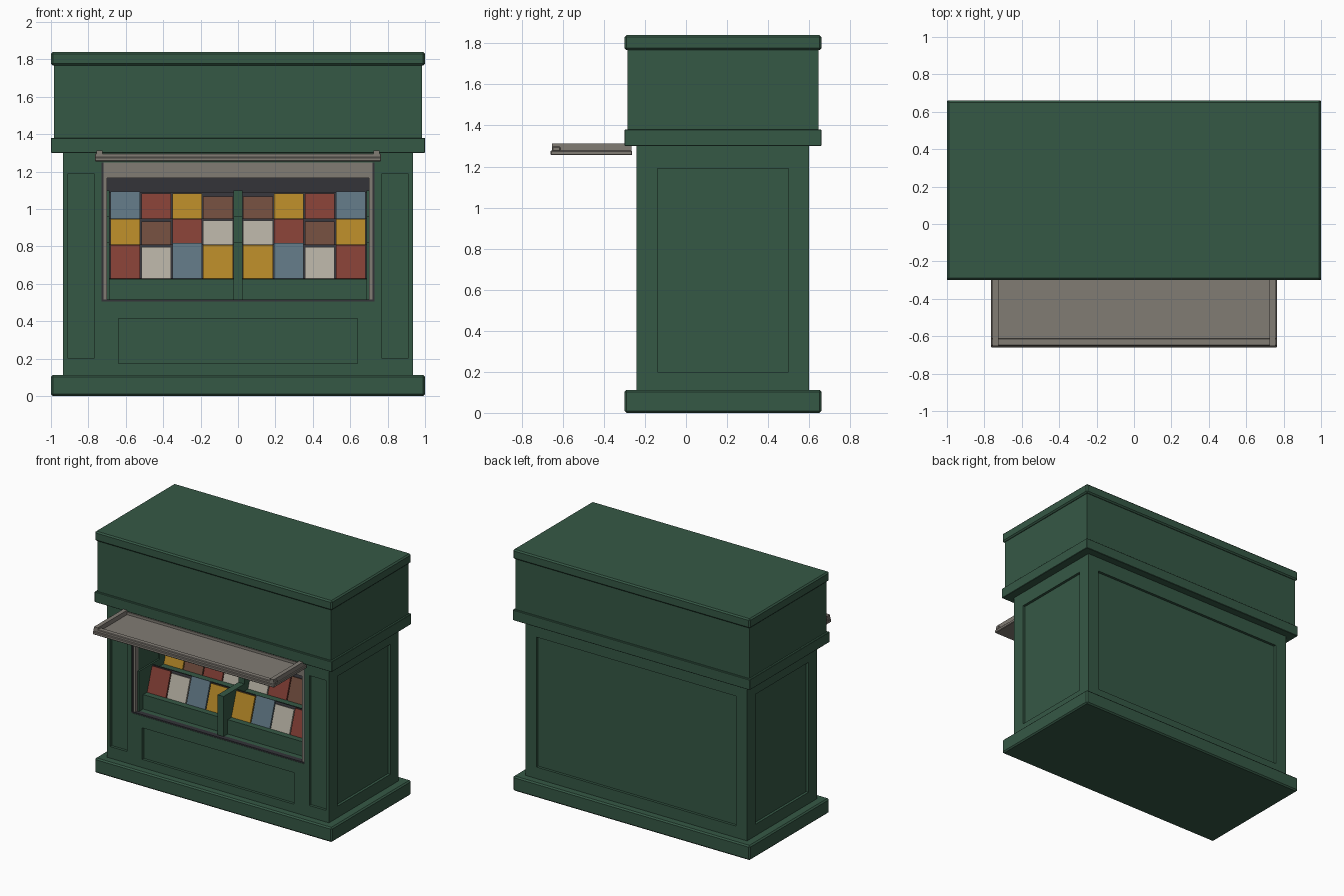
import bpy, bmesh, math
from mathutils import Matrix, Vector

if "Cube" in bpy.data.objects:
    bpy.data.objects.remove(bpy.data.objects["Cube"])


def material(name, rgb):
    m = bpy.data.materials.new(name)
    m.diffuse_color = (*rgb, 1)
    m.use_nodes = True
    m.node_tree.nodes["Principled BSDF"].inputs["Base Color"].default_value = m.diffuse_color
    return m


GREEN = material("green_paint", (0.036, 0.098, 0.060))
TAUPE = material("taupe_paint", (0.22, 0.20, 0.175))
DARK = material("charcoal", (0.033, 0.033, 0.040))
COVERS = {
    "red": (material("red_cover", (0.22, 0.048, 0.035)), 0.18),
    "white": (material("white_cover", (0.44, 0.41, 0.35)), 0.17),
    "blue": (material("blue_cover", (0.11, 0.17, 0.215)), 0.19),
    "yellow": (material("yellow_cover", (0.44, 0.235, 0.02)), 0.18),
    "brown": (material("brown_cover", (0.155, 0.07, 0.045)), 0.165),
}


def finish(name, bm, mat):
    bmesh.ops.recalc_face_normals(bm, faces=bm.faces)
    me = bpy.data.meshes.new(name)
    bm.to_mesh(me)
    bm.free()
    ob = bpy.data.objects.new(name, me)
    bpy.context.collection.objects.link(ob)
    if mat:
        me.materials.append(mat)
    return ob


def box(name, x, y, z, mat, bevel=0.0):
    """Box from (min, max) ranges on each axis."""
    bm = bmesh.new()
    bmesh.ops.create_cube(bm, size=1)
    for v in bm.verts:
        v.co = Vector([(r[0] + r[1]) / 2 + c * (r[1] - r[0]) for c, r in zip(v.co, (x, y, z))])
    if bevel:
        bmesh.ops.bevel(bm, geom=bm.edges[:], offset=bevel, segments=1, affect='EDGES')
    return finish(name, bm, mat)


def extrude_x(name, profile, x0, x1, mat):
    """Extrude a (y, z) profile along x."""
    bm = bmesh.new()
    face = bm.faces.new([bm.verts.new((x0, y, z)) for y, z in profile])
    new = bmesh.ops.extrude_face_region(bm, geom=[face])["geom"]
    bmesh.ops.translate(bm, vec=(x1 - x0, 0, 0),
                        verts=[g for g in new if isinstance(g, bmesh.types.BMVert)])
    return finish(name, bm, mat)


def cut(target, x, y, z):
    cutter = box("cutter", x, y, z, None)
    cutter.hide_render = True
    mod = target.modifiers.new("cut", 'BOOLEAN')
    mod.operation, mod.solver, mod.object = 'DIFFERENCE', 'EXACT', cutter
    bpy.context.view_layer.objects.active = target
    bpy.ops.object.modifier_apply(modifier=mod.name)
    bpy.data.objects.remove(cutter)


# Carcass: plinth, body, cornice band, header box and roof cap
DEPTH = (-0.30, 0.66)
box("plinth", (-1, 1), DEPTH, (0, 0.112), GREEN, 0.01)
body = box("body", (-0.935, 0.935), (-0.24, 0.60), (0.10, 1.31), GREEN)
box("cornice_band", (-1, 1), DEPTH, (1.30, 1.38), GREEN, 0.003)
box("header", (-0.985, 0.985), (-0.285, 0.645), (1.37, 1.78), GREEN)
box("roof_cap", (-1, 1), DEPTH, (1.767, 1.84), GREEN, 0.01)

# Recessed panels and display opening
R = 0.02
cut(body, (-0.64, 0.64), (-0.3, -0.24 + R), (0.175, 0.415))
cut(body, (-0.84, 0.84), (0.60 - R, 0.7), (0.20, 1.19))
for s in (-1, 1):
    cut(body, sorted((s * 0.77, s * 0.91)), (-0.3, -0.24 + R), (0.20, 1.19))
    cut(body, sorted((s * (0.935 - R), s * 1.1)), (-0.14, 0.50), (0.20, 1.19))
cut(body, (-0.73, 0.73), (-0.3, -0.20), (0.505, 1.25))
cut(body, (-0.70, 0.70), (-0.3, 0.45), (0.515, 1.25))

# Frame set flush in the opening
box("opening_sill", (-0.73, 0.73), (-0.238, -0.20), (0.503, 0.515), DARK)
box("frame_top", (-0.72, 0.72), (-0.232, -0.20), (1.165, 1.25), TAUPE)
for s, side in ((-1, "left"), (1, "right")):
    box(f"frame_edge_{side}", sorted((s * 0.72, s * 0.73)), (-0.236, -0.20), (0.51, 1.25), DARK)
    box(f"frame_side_{side}", sorted((s * 0.70, s * 0.72)), (-0.232, -0.20), (0.51, 1.25), TAUPE)
box("display_back", (-0.70, 0.70), (0.43, 0.455), (0.51, 1.25), DARK)

# Stepped shelves with central divider and end cheeks
for i in range(3):
    box(f"shelf_step_{i + 1}", (-0.70, 0.70), (-0.16 + 0.2 * i, 0.44), (0.51, 0.625 + 0.14 * i), GREEN)
steps = [(-0.21, 0.51), (-0.21, 0.82), (0.04, 0.82), (0.04, 0.96),
         (0.24, 0.96), (0.24, 1.10), (0.44, 1.10), (0.44, 0.51)]
extrude_x("shelf_divider", steps, -0.025, 0.025, GREEN)
for s, side in ((-1, "left"), (1, "right")):
    extrude_x(f"shelf_cheek_{side}", steps, s * 0.70, s * 0.688, GREEN)


# Leaning magazines on dark backing boards, mirrored about the divider
def leaning(name, x, y, z, height, thick, mat):
    ob = box(name, x, (0, thick), (0, height / math.cos(0.32)), mat)
    ob.matrix_world = Matrix.Translation((0, y, z)) @ Matrix.Rotation(-0.32, 4, 'X')


rows = [("yellow", "blue", "white", "red"),
        ("white", "red", "brown", "yellow"),
        ("brown", "yellow", "red", "blue")]
for i, row in enumerate(rows):
    y, z = -0.12 + 0.2 * i, 0.628 + 0.14 * i
    for s, side in ((-1, "left"), (1, "right")):
        leaning(f"backing_{side}_{i + 1}", sorted((s * 0.025, s * 0.688)), y + 0.014, z, 0.182, 0.012, DARK)
        for k, colour in enumerate(row):
            mat, h = COVERS[colour]
            x0 = 0.028 + 0.1655 * k
            leaning(f"magazine_{side}_{i + 1}_{k + 1}", sorted((s * x0, s * (x0 + 0.158))),
                    y, z, h - 0.005 * (i == 2), 0.012, mat)

# Raised shutter acting as an awning
box("shutter_panel", (-0.765, 0.765), (-0.66, -0.262), (1.255, 1.278), TAUPE, 0.004)
box("shutter_front_rail", (-0.765, 0.765), (-0.652, -0.612), (1.274, 1.297), TAUPE, 0.004)
box("shutter_back_rail", (-0.755, 0.755), (-0.30, -0.265), (1.274, 1.297), TAUPE)
for s, side in ((-1, "left"), (1, "right")):
    box(f"shutter_side_rail_{side}", sorted((s * 0.725, s * 0.757)), (-0.652, -0.265), (1.274, 1.312), TAUPE)
